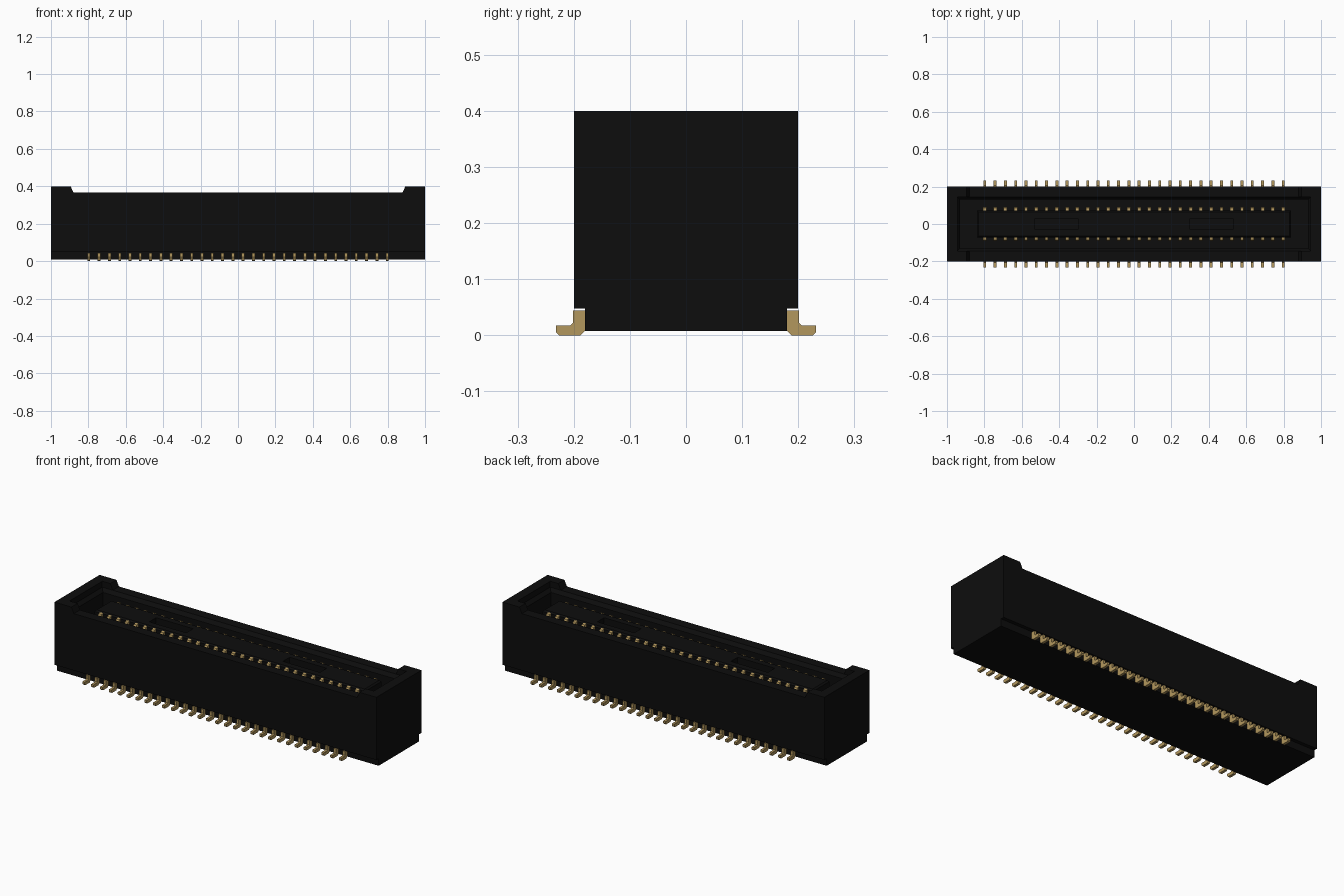
import bpy, bmesh

if "Cube" in bpy.data.objects:
    bpy.data.objects.remove(bpy.data.objects["Cube"])


def material(name, rgb):
    m = bpy.data.materials.new(name)
    m.diffuse_color = (*rgb, 1)
    m.use_nodes = True
    m.node_tree.nodes["Principled BSDF"].inputs["Base Color"].default_value = m.diffuse_color
    return m


BLACK = material("black plastic", (0.004, 0.004, 0.004))
GOLD = material("gold plating", (0.45, 0.31, 0.11))


def finish(name, bm, mat):
    bmesh.ops.recalc_face_normals(bm, faces=bm.faces)
    me = bpy.data.meshes.new(name)
    bm.to_mesh(me)
    bm.free()
    ob = bpy.data.objects.new(name, me)
    bpy.context.collection.objects.link(ob)
    me.materials.append(mat)
    return ob


def loft(bm, rings):
    """Closed solid through a list of vertex rings."""
    rings = [[bm.verts.new(p) for p in r] for r in rings]
    n = len(rings[0])
    for a, b in zip(rings, rings[1:]):
        for i in range(n):
            bm.faces.new((a[i], a[(i + 1) % n], b[(i + 1) % n], b[i]))
    bm.faces.new(rings[0])
    bm.faces.new(rings[-1])


def rect(x, y, z, cx=0, cy=0):
    return [(cx - x, cy - y, z), (cx + x, cy - y, z), (cx + x, cy + y, z), (cx - x, cy + y, z)]


def cut(ob, cutter):
    m = ob.modifiers.new(cutter.name, 'BOOLEAN')
    m.operation, m.solver, m.object = 'DIFFERENCE', 'EXACT', cutter
    cutter.hide_render = True
    cutter.hide_set(True)


FLOOR = 0.13

# Housing with raised ends
outline = [(-1, .008), (1, .008), (1, .4), (.895, .4), (.88, .367),
           (-.88, .367), (-.895, .4), (-1, .4)]
bm = bmesh.new()
loft(bm, [[(x, y, z) for x, z in outline] for y in (-.2, .2)])
housing = finish("housing", bm, BLACK)

# Mating cavity with a chamfered mouth
bm = bmesh.new()
loft(bm, [rect(.93, .13, FLOOR), rect(.93, .13, .347), rect(.945, .145, .367), rect(.945, .145, .45)])
cut(housing, finish("cavity_cutter", bm, BLACK))

# Steps along the lower long edges
bm = bmesh.new()
for s in (-1, 1):
    loft(bm, [rect(1.1, .05, z, cy=s * .23) for z in (-.05, .048)])
cut(housing, finish("step_cutter", bm, BLACK))

# Central tongue with two slots
bm = bmesh.new()
loft(bm, [rect(.84, .073, FLOOR), rect(.84, .073, .342), rect(.832, .065, .35)])
tongue = finish("tongue", bm, BLACK)
bm = bmesh.new()
for cx in (-.415, .415):
    loft(bm, [rect(.115, .03, z, cx=cx) for z in (.25, .45)])
cut(tongue, finish("slot_cutter", bm, BLACK))

# Thirty contacts and solder tails on each side
TAIL = [(.18, .044), (.18, .008), (.188, 0), (.226, 0), (.232, .006), (.232, .018),
        (.206, .018), (.201, .023), (.201, .044)]
CONTACT = [(.072, FLOOR), (.092, FLOOR), (.092, .333), (.086, .343), (.072, .346)]
for name, profile, half in (("solder_tails", TAIL, .0075), ("contacts", CONTACT, .009)):
    bm = bmesh.new()
    for i in range(30):
        x = (i - 14.5) * .055
        for s in (-1, 1):
            loft(bm, [[(x + d, s * y, z) for y, z in profile] for d in (-half, half)])
    finish(name, bm, GOLD)
